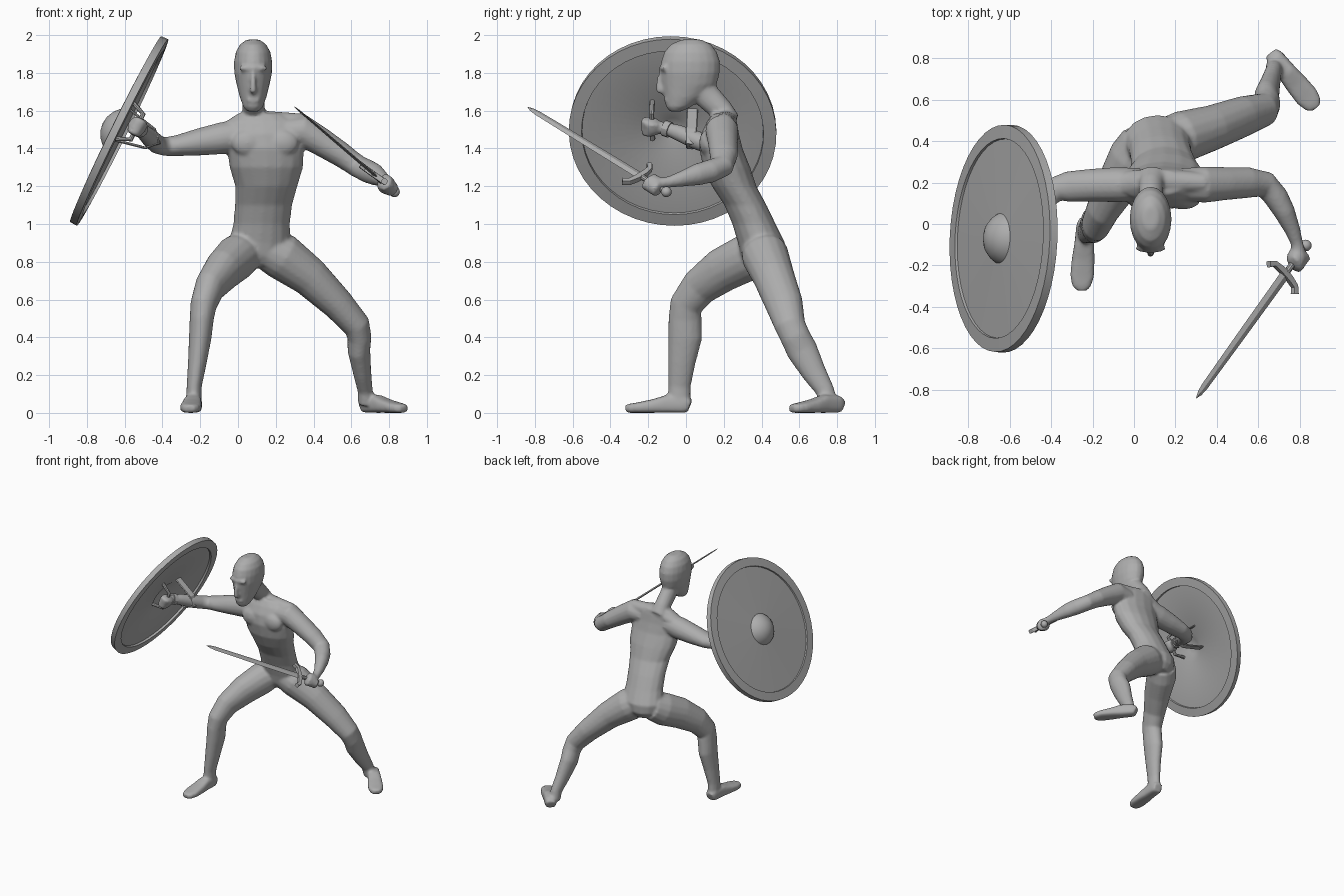
import bpy, bmesh, math
from mathutils import Vector, Matrix

grey = bpy.data.materials.new("plain grey")
grey.diffuse_color = (0.42, 0.42, 0.42, 1)
X, Y, Z = Vector((1, 0, 0)), Vector((0, 1, 0)), Vector((0, 0, 1))


def tube(bm, pts, side, n=16, p=1.0, flat=False):
    """Loft rings (x, y, z, half size along side, half size across)."""
    c = [Vector(q[:3]) for q in pts]
    rings = []
    for i, q in enumerate(pts):
        t = Z if flat else (c[min(i + 1, len(c) - 1)] - c[max(i - 1, 0)]).normalized()
        a = (side - t * side.dot(t)).normalized()
        b = t.cross(a)
        ring = []
        for k in range(n):
            u, v = math.cos(2 * math.pi * k / n), math.sin(2 * math.pi * k / n)
            u, v = (math.copysign(abs(w) ** p, w) if abs(w) > 1e-6 else 0 for w in (u, v))
            ring.append(bm.verts.new(c[i] + a * u * q[3] + b * v * q[4]))
        rings.append(ring)
    for r, s in zip(rings, rings[1:]):
        for k in range(n):
            bm.faces.new((r[k], r[(k + 1) % n], s[(k + 1) % n], s[k]))
    bm.faces.new(rings[0][::-1])
    bm.faces.new(rings[-1])


def ball(bm, centre, radii, rot=None):
    m = Matrix.Translation(Vector(centre)) @ (rot or Matrix()) @ Matrix.Diagonal((*radii, 1))
    bmesh.ops.create_uvsphere(bm, u_segments=16, v_segments=10, radius=1, matrix=m)


def finish(bm, name, angle=30):
    bmesh.ops.recalc_face_normals(bm, faces=bm.faces)
    me = bpy.data.meshes.new(name)
    bm.to_mesh(me)
    bm.free()
    me.materials.append(grey)
    ob = bpy.data.objects.new(name, me)
    bpy.context.collection.objects.link(ob)
    bpy.context.view_layer.objects.active = ob
    for o in bpy.context.selected_objects:
        o.select_set(False)
    ob.select_set(True)
    bpy.ops.object.shade_smooth_by_angle(angle=math.radians(angle))
    return ob


# sword and shield frames
pommel, tip = Vector((.835, -.095, 1.165)), Vector((.30, -.84, 1.62))
blade_dir = (tip - pommel).normalized()
guard_dir = Vector((.116, -.14, -.08))
guard_dir = (guard_dir - blade_dir * guard_dir.dot(blade_dir)).normalized()
shield_c = Vector((-.633, -.07, 1.495))
sn = Vector((-.896, .04, .44)).normalized()
su = (Z - sn * Z.dot(sn)).normalized()
sv = sn.cross(su)
shield_fist = Vector((-.535, -.18, 1.515))
sword_fist = pommel + blade_dir * .095

body = bmesh.new()
# torso
tube(body, [(.10, .40, .78, .09, .08), (.105, .405, .83, .14, .115), (.115, .40, .90, .165, .125),
            (.125, .36, 1.0, .15, .115), (.135, .315, 1.1, .152, .112), (.15, .255, 1.2, .165, .118),
            (.15, .215, 1.3, .195, .125), (.145, .185, 1.4, .205, .115), (.135, .18, 1.48, .205, .10),
            (.13, .19, 1.54, .20, .08), (.12, .20, 1.585, .12, .06)], X, flat=True)
for x in (.05, .235):
    ball(body, (x, .115, 1.43), (.085, .045, .07))
# trapezius slopes
tube(body, [(-.08, .20, 1.48, .05, .05), (.08, .21, 1.555, .05, .06), (.34, .20, 1.53, .055, .05)], Z)
# neck and head
tube(body, [(.08, .06, 1.74, .06, .075), (.08, .12, 1.67, .058, .07), (.083, .19, 1.60, .06, .062),
            (.09, .23, 1.54, .075, .06)], X)
tube(body, [(.08, -.055, 1.595, .03, .03), (.08, -.04, 1.62, .052, .066), (.08, -.01, 1.67, .07, .105),
            (.08, .018, 1.74, .088, .145), (.08, .022, 1.80, .1, .157), (.08, .024, 1.86, .101, .156),
            (.08, .024, 1.91, .092, .14), (.08, .026, 1.95, .07, .108), (.08, .03, 1.976, .035, .055)],
     X, n=20, flat=True)
tube(body, [(.08, -.125, 1.82, .013, .012), (.08, -.14, 1.75, .014, .02), (.08, -.138, 1.71, .02, .025),
            (.08, -.11, 1.695, .012, .015)], X, n=8)
tube(body, [(.08 + s, -.132 + 3.6 * s * s, 1.825, .012, .012) for s in (-.07, -.045, 0, .045, .07)], Z, n=8)
tube(body, [(.08 + s, -.108 + 8 * s * s, 1.655, .012, .01) for s in (-.028, 0, .028)], Z, n=8)
# front leg
tube(body, [(.04, .39, .86, .11, .11), (-.01, .32, .82, .115, .125), (-.08, .19, .755, .10, .118),
            (-.15, .07, .665, .08, .10), (-.183, .0, .57, .07, .088), (-.192, -.005, .50, .064, .088),
            (-.2, -.004, .40, .06, .09), (-.215, -.022, .27, .05, .073), (-.232, -.035, .14, .04, .06),
            (-.235, -.035, .05, .042, .06)], X)
# back leg
tube(body, [(.15, .40, .87, .11, .11), (.23, .42, .83, .125, .125), (.38, .465, .72, .105, .11),
            (.53, .52, .575, .085, .10), (.63, .552, .46, .073, .082), (.643, .58, .40, .064, .08),
            (.64, .615, .33, .06, .083), (.658, .68, .21, .048, .065), (.673, .735, .12, .04, .05),
            (.68, .755, .05, .045, .05)], X)
# feet, heel to toe
for heel, toe in (((-.232, .02), (-.255, -.32)), ((.665, .82), (.878, .56))):
    h, d = Vector(heel), Vector(toe) - Vector(heel)
    tube(body, [(*(h + d * f), z, z, w) for f, z, w in
                ((0, .035, .035), (.08, .046, .044), (.35, .048, .048), (.55, .037, .055),
                 (.8, .028, .058), (.94, .024, .045), (1, .02, .025))], Z, p=.65)
# shield arm
tube(body, [(.02, .19, 1.47, .08, .08), (-.08, .19, 1.455, .085, .085), (-.20, .187, 1.435, .073, .08),
            (-.32, .18, 1.415, .056, .074), (-.385, .165, 1.41, .05, .06), (-.425, .12, 1.42, .05, .055),
            (-.46, .04, 1.45, .05, .05), (-.50, -.05, 1.487, .042, .04), (-.522, -.105, 1.505, .033, .032),
            (-.535, -.17, 1.515, .035, .035)], Z)
# sword arm
tube(body, [(.24, .19, 1.49, .07, .08), (.34, .19, 1.495, .085, .088), (.44, .195, 1.435, .075, .08),
            (.55, .2, 1.365, .066, .075), (.635, .19, 1.305, .06, .065), (.685, .13, 1.28, .062, .06),
            (.725, .06, 1.262, .058, .052), (.765, -.03, 1.237, .04, .038), (.785, -.09, 1.222, .03, .03),
            (.793, -.14, 1.215, .03, .035)], Z)
# fists with four curled fingers and a thumb
for c, along, out in ((shield_fist, su, -Y), (sword_fist, blade_dir, guard_dir)):
    ball(body, c, (.05, .05, .05))
    across = along.cross(out).normalized()
    rot = Matrix((across, out, along)).transposed().to_4x4()
    for k in range(4):
        ball(body, c + along * (k - 1.5) * .024 + out * .018, (.042, .042, .014), rot)
    ball(body, c + across * .03 + along * .025, (.02, .04, .015), rot)
fighter = finish(body, "fighter body")
# blend all the overlapping volumes into one skin
rm = fighter.modifiers.new("blend", 'REMESH')
rm.mode, rm.voxel_size, rm.use_smooth_shade = 'VOXEL', .01, True
sm = fighter.modifiers.new("soften", 'SMOOTH')
sm.factor, sm.iterations = .5, 4

# wrist cuff
bm = bmesh.new()
tube(bm, [(-.515, -.085, 1.498, .043, .043), (-.527, -.115, 1.508, .043, .043)], Z, n=12)
finish(bm, "wrist cuff")

# shield: lathed disc with raised rim and boss
bm = bmesh.new()
profile = [(0, .092), (.04, .086), (.08, .066), (.108, .04), (.12, .02), (.48, .008), (.482, .02), (.548, .016),
           (.55, -.024), (.482, -.028), (.48, -.012), (.12, .0), (.06, .03), (0, .04)]
rows, N = [], 48
for r, h in profile:
    ring = [bm.verts.new(shield_c + sn * h + su * r * math.cos(a) + sv * r * math.sin(a))
            for a in ([2 * math.pi * k / N for k in range(N)] if r else [0])]
    rows.append(ring)
for r, s in zip(rows, rows[1:]):
    for k in range(N):
        f = [r[k % len(r)], r[(k + 1) % len(r)], s[(k + 1) % len(s)], s[k % len(s)]]
        bm.faces.new(list(dict.fromkeys(f)))
finish(bm, "round shield")


def on_shield(p, lift):
    return p - sn * ((p - shield_c).dot(sn) + lift)


# hand grip and forearm strap on the inside of the shield
bm = bmesh.new()
g = [on_shield(shield_fist - su * .11, 0), shield_fist - su * .075, shield_fist + su * .075,
     on_shield(shield_fist + su * .11, 0)]
tube(bm, [(*p, .013, .013) for p in g], sv, n=8)
finish(bm, "shield grip")
bm = bmesh.new()
arm = Vector((-.465, .03, 1.452))
s = [on_shield(arm - su * .09, 0), arm - su * .055, arm - sn * .055, arm + su * .055, on_shield(arm + su * .09, 0)]
tube(bm, [(*p, .03, .007) for p in s], sv, n=8, p=.5)
finish(bm, "forearm strap")

# sword
bm = bmesh.new()
L = (tip - pommel).length
tube(bm, [(*(pommel + blade_dir * L * t), w, h) for t, w, h in
          ((.2, .026, .008), (.6, .023, .007), (.93, .019, .005), (.97, .013, .004), (1, .001, .001))],
     guard_dir, n=4)
finish(bm, "sword blade", 10)
bm = bmesh.new()
guard = pommel + blade_dir * L * .195
tube(bm, [(*(guard + guard_dir * o + blade_dir * f), w, .016) for o, f, w in
          ((-.105, .035, .016), (-.08, .008, .014), (-.03, 0, .017), (.03, 0, .017), (.08, .008, .014),
           (.105, .035, .016))], blade_dir, n=8, p=.4)
finish(bm, "sword guard")
bm = bmesh.new()
tube(bm, [(*(pommel + blade_dir * L * t), .016, .016) for t in (0, .19)], guard_dir, n=10)
finish(bm, "sword grip")
bm = bmesh.new()
ball(bm, pommel + blade_dir * .012, (.028, .028, .028))
finish(bm, "sword pommel")
